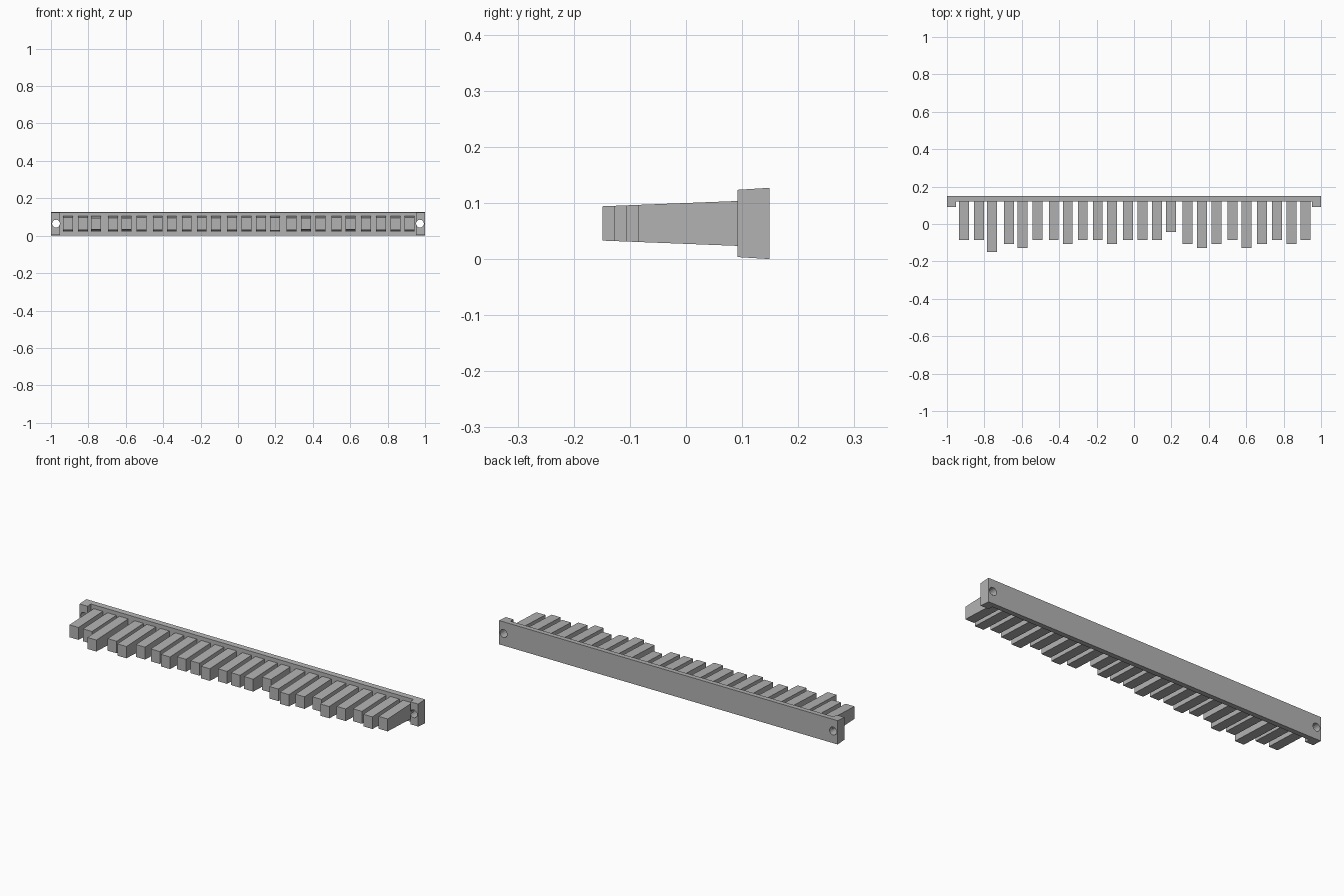
import bpy
import bmesh
import math

cube = bpy.data.objects.get("Cube")
if cube:
    bpy.data.objects.remove(cube, do_unlink=True)

MID_Z = 0.0635

grey = bpy.data.materials.new("plain grey")
grey.use_nodes = True
colour = (0.45, 0.45, 0.45, 1)
grey.diffuse_color = colour
grey.node_tree.nodes["Principled BSDF"].inputs["Base Color"].default_value = colour


def drafted_slab(name, outline, half_at_zero, draft):
    """Slab from an xy outline (anticlockwise) that thins towards the front."""
    bm = bmesh.new()
    bottom, top = [], []
    for x, y in outline:
        half = half_at_zero + draft * y
        bottom.append(bm.verts.new((x, y, MID_Z - half)))
        top.append(bm.verts.new((x, y, MID_Z + half)))
    bm.faces.new(top)
    bm.faces.new(bottom[::-1])
    for i in range(len(outline)):
        j = (i + 1) % len(outline)
        bm.faces.new((bottom[i], bottom[j], top[j], top[i]))
    mesh = bpy.data.meshes.new(name)
    bm.to_mesh(mesh)
    bm.free()
    mesh.materials.append(grey)
    obj = bpy.data.objects.new(name, mesh)
    bpy.context.collection.objects.link(obj)
    return obj


# Mounting bar with a forward pad at each end
BACK, PLATE, PAD, INNER = 0.149, 0.12, 0.092, 0.953
right_half = [(-1, BACK), (-1, PAD), (-INNER, PAD), (-INNER, PLATE)]
left_half = [(-x, y) for x, y in reversed(right_half)]
bar = drafted_slab("mounting_bar", right_half + left_half, 0.0542, 0.0625)

# Screw holes through the pads
for side in (-1, 1):
    bpy.ops.mesh.primitive_cylinder_add(
        vertices=16, radius=0.021, depth=0.3,
        location=(side * 0.973, PLATE, MID_Z + 0.001),
        rotation=(math.pi / 2, 0, 0))
    cutter = bpy.context.object
    cutter.name = "hole_cutter"
    cutter.hide_render = True
    cutter.data.materials.append(grey)
    cut = bar.modifiers.new("screw_hole", 'BOOLEAN')
    cut.operation = 'DIFFERENCE'
    cut.solver = 'EXACT'
    cut.object = cutter
    bpy.context.view_layer.objects.active = bar
    bpy.ops.object.modifier_apply(modifier=cut.name)
    bpy.data.objects.remove(cutter, do_unlink=True)

# Teeth: centre positions, and lengths in steps of one unit
centres = [-0.909, -0.829, -0.759, -0.669, -0.596, -0.516, -0.429, -0.354,
           -0.274, -0.194, -0.118, -0.032, 0.045, 0.123, 0.198, 0.286,
           0.364, 0.441, 0.527, 0.602, 0.684, 0.765, 0.842, 0.917]
steps = "447564454454442565465454"
for i, (x, step) in enumerate(zip(centres, steps)):
    tip = -int(step) * 0.0213
    w = 0.0265
    drafted_slab(f"tooth_{i + 1}",
                 [(x - w, PLATE + 0.005), (x - w, tip), (x + w, tip), (x + w, PLATE + 0.005)],
                 0.0364, 0.039)
